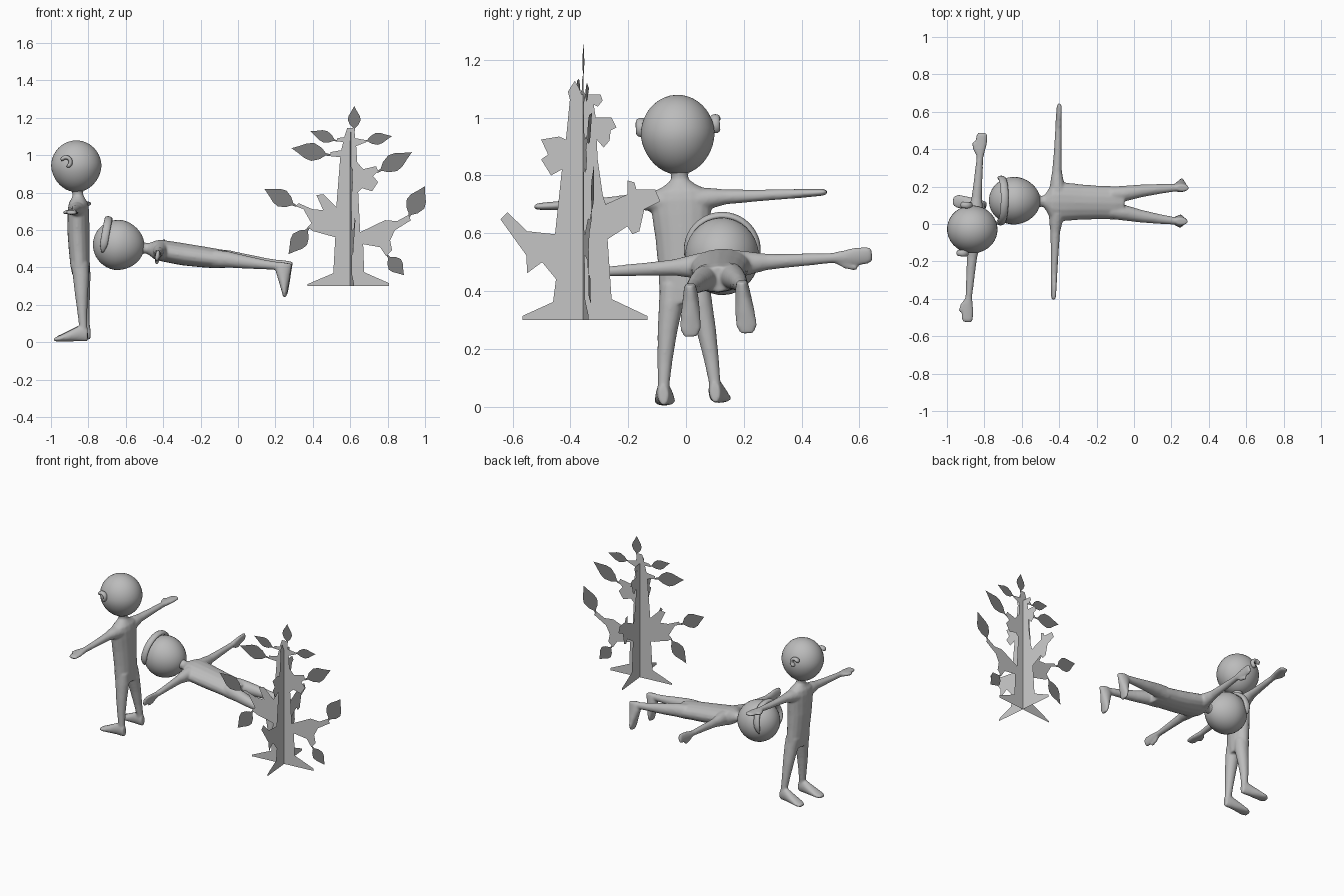
import bpy, bmesh, math
from mathutils import Matrix, Vector

if "Cube" in bpy.data.objects:
    bpy.data.objects.remove(bpy.data.objects["Cube"])


def material(name, grey):
    m = bpy.data.materials.new(name)
    m.diffuse_color = (grey, grey, grey, 1)
    m.use_nodes = True
    m.node_tree.nodes["Principled BSDF"].inputs["Base Color"].default_value = m.diffuse_color
    return m


BODY = material("body grey", 0.5)
TRUNK = material("trunk light grey", 0.58)
LEAF = material("leaf dark grey", 0.22)


def finish(name, bm, mat, matrix=None, smooth=True, normals=True):
    if normals:
        bmesh.ops.recalc_face_normals(bm, faces=bm.faces)
    me = bpy.data.meshes.new(name)
    bm.to_mesh(me)
    bm.free()
    me.materials.append(mat)
    for p in me.polygons:
        p.use_smooth = smooth
    ob = bpy.data.objects.new(name, me)
    bpy.context.collection.objects.link(ob)
    if matrix:
        ob.matrix_world = matrix
    return ob


def loft(bm, rings, n=16):
    """Closed tube through rings (centre, first axis, second axis)."""
    loops = []
    for c, a, b in rings:
        c, a, b = Vector(c), Vector(a), Vector(b)
        loops.append([bm.verts.new(c + a * math.cos(2 * math.pi * i / n) + b * math.sin(2 * math.pi * i / n))
                      for i in range(n)])
    for l, m in zip(loops, loops[1:]):
        for i in range(n):
            bm.faces.new((l[i], l[(i + 1) % n], m[(i + 1) % n], m[i]))
    bm.faces.new(loops[0])
    bm.faces.new(loops[-1])


def level(z, cx, rx, ry, cy=0):
    return (cx, cy, z), (rx, 0, 0), (0, ry, 0)


def arc_tube(bm, centre, u, v, radius, a0, a1, r_in, r_side, steps=24):
    """Round-ended tube along an arc in the plane of u and v."""
    c, u, v = Vector(centre), Vector(u), Vector(v)
    w = u.cross(v)
    rings = []
    for i in range(steps + 1):
        t = i / steps
        a = math.radians(a0 + (a1 - a0) * t)
        d = u * math.cos(a) + v * math.sin(a)
        k = max(0.25, min(1, math.sqrt(min(t, 1 - t) * 10)))
        rings.append((c + d * radius, d * r_in * k, w * r_side * k))
    loft(bm, rings, 12)


def figure(prefix, matrix, reach):
    # body, facing -x, standing on its local z = 0
    bm = bmesh.new()
    loft(bm, [level(*r) for r in [
        (.35, .012, .045, .075), (.40, .008, .052, .09), (.48, .004, .056, .09),
        (.58, .0, .059, .095), (.66, .0, .058, .103), (.71, .0, .056, .108),
        (.74, .0, .050, .095), (.76, .0, .038, .055), (.78, -.002, .028, .03),
        (.80, -.004, .03, .03), (.83, -.008, .05, .05)]])
    for s in (1, -1):
        # legs
        loft(bm, [level(z, cx, rx, ry, s * y) for z, cx, rx, ry, y in [
            (.42, .008, .048, .042, .044), (.35, .016, .044, .043, .05),
            (.25, .02, .035, .034, .068), (.15, .025, .026, .026, .081),
            (.08, .03, .022, .021, .088), (.04, .03, .022, .021, .09)]])
        # feet
        loft(bm, [((x, s * y, cz), (0, ry, 0), (0, 0, rz)) for x, y, ry, cz, rz in [
            (.054, .09, .018, .037, .034), (.03, .09, .024, .045, .044),
            (0, .091, .028, .042, .040), (-.05, .094, .034, .029, .028),
            (-.1, .097, .037, .017, .015), (-.126, .098, .024, .012, .009)]])
        # arms and flat hands
        loft(bm, [((cx, s * y * reach, cz), (rx, 0, 0), (0, 0, rz)) for y, cx, rx, cz, rz in [
            (.06, 0, .048, .705, .045), (.11, 0, .038, .71, .035),
            (.16, 0, .028, .712, .026), (.26, 0, .023, .711, .021),
            (.38, 0, .018, .711, .017), (.42, -.002, .027, .711, .016),
            (.46, 0, .033, .711, .014), (.50, .002, .031, .711, .012),
            (.516, .002, .022, .711, .008)]])
        # thumbs
        loft(bm, [((cx, s * y * reach, .71), (r, 0, 0), (0, 0, r)) for y, cx, r in [
            (.39, -.008, .012), (.42, -.028, .012), (.45, -.037, .011), (.465, -.038, .007)]], 10)
    ob = finish(prefix + "_body", bm, BODY, matrix)
    rm = ob.modifiers.new("blend", 'REMESH')
    rm.mode = 'VOXEL'
    rm.voxel_size = .0065
    rm.use_smooth_shade = True
    sm = ob.modifiers.new("soften", 'SMOOTH')
    sm.factor = .5
    sm.iterations = 5

    # head, slightly narrower towards the chin
    bm = bmesh.new()
    bmesh.ops.create_uvsphere(bm, u_segments=32, v_segments=20, radius=1)
    for v in bm.verts:
        k = 1 - .07 * max(0, -v.co.z)
        v.co = Vector((v.co.x * .135 * k - .01, v.co.y * .128 * k, v.co.z * .138 + .935))
    finish(prefix + "_head", bm, BODY, matrix)


def frame(origin, y, z):
    y = Vector(y).normalized()
    x = y.cross(Vector(z)).normalized()
    z = x.cross(y)
    m = Matrix((x, y, z)).transposed().to_4x4()
    m.translation = origin
    return m


standing = frame((-.85, .017, .007), (.08, 1, .05), (-.005, -.05, 1))
lying = frame((.285, .106, .37), (.03, 1, .06), (-.985, .012, .17))
figure("standing_figure", standing, .985)
figure("lying_figure", lying, 1.02)

# curled ears of the standing figure
bm = bmesh.new()
for s in (1, -1):
    arc_tube(bm, (-.055, s * .129, .964), (1, 0, 0), (0, 0, 1), .025, -80, 165, .011, .017)
finish("ears", bm, BODY, standing)

# band around the back of the lying figure's head
bm = bmesh.new()
arc_tube(bm, (0, 0, 1.012), (1, 0, 0), (0, 1, 0), .121, -118, 118, .012, .021, 40)
finish("head_band", bm, BODY, lying)

# tree: two crossed flat cut-outs, the whole tree turned a little
TREE = Matrix.Translation((.6, -.357, 0)) @ Matrix.Rotation(math.radians(5.5), 4, 'Z')
PX, PY = 187, 290
across = [(-43, 56), (-43, 58), (-17, 69), (-15, 105), (-37, 111), (-43, 115), (-39, 119),
          (-47, 133), (-55, 136), (-52, 139), (-38, 133), (-27, 132), (-34, 147), (-27, 148),
          (-14, 135), (-10, 185), (-20, 186), (-20, 190), (-9, 192), (-7, 200), (-14, 201),
          (-13, 204), (-6, 205), (-3, 214), (4, 214), (5, 204), (16, 202), (16, 200), (6, 196),
          (7, 180), (13, 173), (26, 176), (28, 171), (23, 166), (28, 160), (22, 151), (12, 154),
          (8, 150), (10, 110), (35, 122), (47, 121), (58, 127), (61, 122), (45, 112), (40, 102),
          (42, 92), (36, 86), (30, 95), (13, 98), (14, 70), (39, 59), (39, 56)]
along = [(-61, 87), (-61, 91), (-30, 105), (-27, 128), (-41, 145), (-56, 134), (-57, 152),
         (-83, 188), (-76, 195), (-56, 176), (-28, 173), (-21, 238), (-32, 232), (-42, 248),
         (-35, 253), (-42, 268), (-24, 271), (-17, 268), (-13, 308), (-15, 316), (-8, 327),
         (-4, 320), (-1, 313), (18, 313), (20, 307), (15, 301), (11, 303), (13, 290), (29, 290),
         (34, 280), (28, 277), (27, 267), (21, 260), (14, 268), (15, 248), (20, 213), (23, 203),
         (45, 213), (45, 227), (52, 225), (54, 218), (73, 218), (78, 206), (62, 198), (57, 176),
         (50, 173), (45, 181), (25, 168), (29, 108), (65, 91), (65, 87)]


def card(bm, points, toward):
    f = bm.faces.new([bm.verts.new(p) for p in points])
    f.normal_update()
    if f.normal.dot(Vector(toward)) < 0:
        f.normal_flip()


bm = bmesh.new()
card(bm, [(u / PX, 0, v / PX) for u, v in across], (0, -1, 0))
finish("tree_card_across", bm, TRUNK, TREE, False, False)
bm = bmesh.new()
card(bm, [(0, u / PY, v / PY) for u, v in along], (1, 0, 0))
finish("tree_card_along", bm, TRUNK, TREE, False, False)

# leaves in the plane of the first card: stem point, tip point and half width
bm = bmesh.new()
for x0, z0, x1, z1, w in [
        (4, 211, 4, 236, 6.5), (-13, 201, -40, 211, 6), (-20, 187, -59, 194, 9),
        (-54, 136, -86, 153, 9), (-41, 115, -62, 88, 9), (14, 201, 42, 206, 6),
        (27, 170, 62, 190, 9), (58, 124, 75, 156, 10), (37, 87, 54, 67, 8)]:
    a, b = Vector((x0, z0)), Vector((x1, z1))
    d = b - a
    side = Vector((-d.y, d.x)).normalized() * w
    half = [(0, .1), (.12, .14), (.25, .65), (.45, 1), (.62, .85), (.82, .38)]
    outline = half + [(1, 0)] + [(t, -h) for t, h in reversed(half)]
    pts = [a + d * t + side * h for t, h in outline]
    card(bm, [(p.x / PX, 0, p.y / PX) for p in pts], (0, -1, 0))
finish("leaves", bm, LEAF, TREE, False, False)
